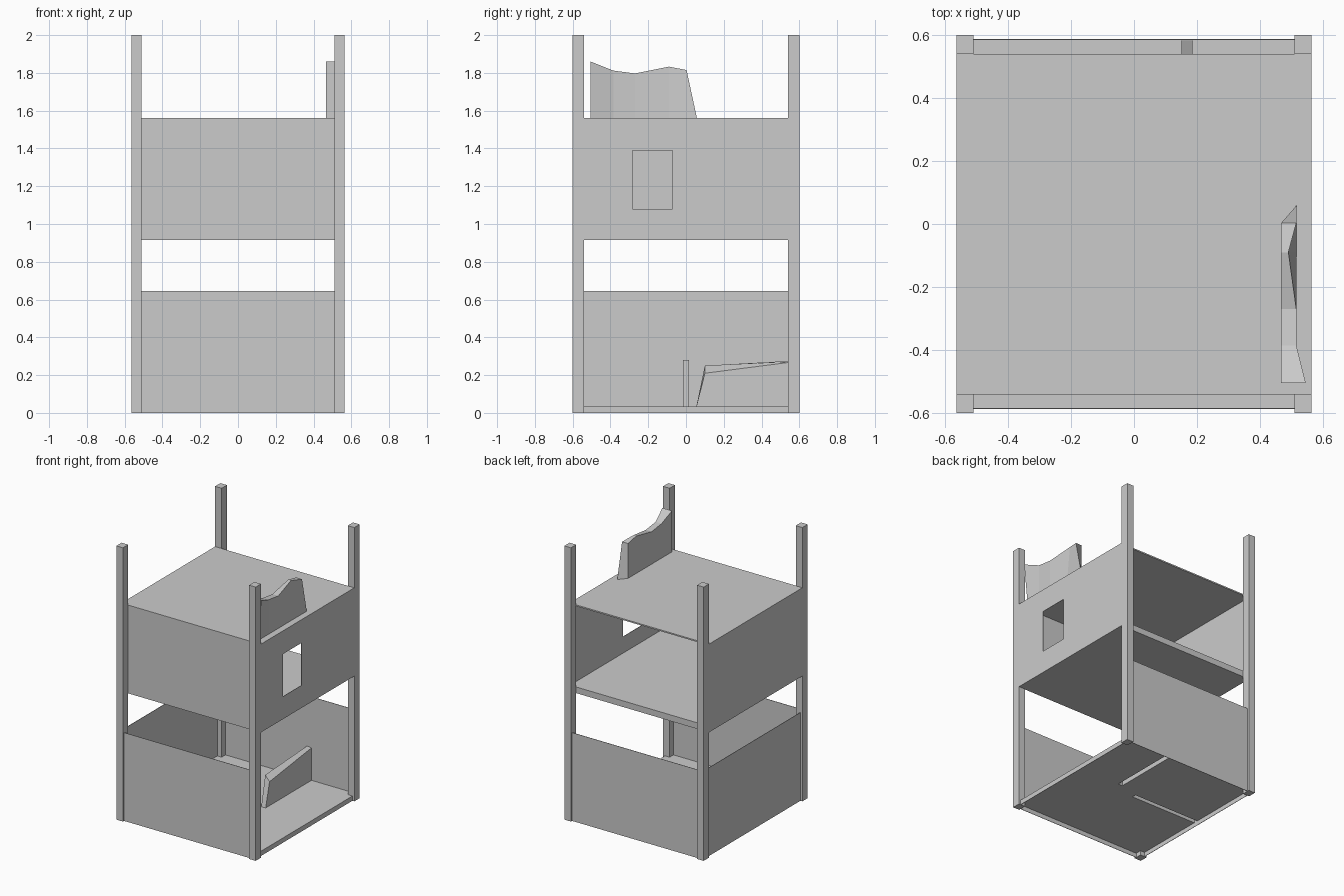
import bpy
import bmesh

if "Cube" in bpy.data.objects:
    bpy.data.objects.remove(bpy.data.objects["Cube"])


def mesh(name, verts, faces):
    me = bpy.data.meshes.new(name)
    me.from_pydata(verts, [], faces)
    ob = bpy.data.objects.new(name, me)
    bpy.context.collection.objects.link(ob)
    bm = bmesh.new()
    bm.from_mesh(me)
    bmesh.ops.recalc_face_normals(bm, faces=bm.faces)
    bm.to_mesh(me)
    bm.free()
    return ob


def loft(name, ring_a, ring_b):
    # solid between two matching outlines
    n = len(ring_a)
    sides = [(i, i + n, (i + 1) % n + n, (i + 1) % n) for i in range(n)]
    return mesh(name, ring_a + ring_b,
                [tuple(range(n)), tuple(reversed(range(n, 2 * n)))] + sides)


def box(name, x, y, z):
    ring = [(y[0], z[0]), (y[1], z[0]), (y[1], z[1]), (y[0], z[1])]
    return loft(name, [(x[0], *p) for p in ring], [(x[1], *p) for p in ring])


def cut(ob, *region):
    c = box("cutter", *region)
    c.hide_render = True
    m = ob.modifiers.new("cut", 'BOOLEAN')
    m.operation, m.solver, m.object = 'DIFFERENCE', 'EXACT', c
    bpy.context.view_layer.objects.active = ob
    bpy.ops.object.modifier_apply(modifier=m.name)
    bpy.data.objects.remove(c)


X, XI, XP = 0.563, 0.51, 0.548      # post outside, post inside, recessed panel
Y, YI, YP = 0.6, 0.539, 0.587
T = 0.003
LOW, MID, TOP, FLOOR = 0.645, 0.915, 1.56, 0.035

# corner posts
for sx in (-1, 1):
    for sy in (-1, 1):
        box("corner_post", sorted((sx * XI, sx * X)), sorted((sy * YI, sy * Y)), (0, 2))

# thin raised ground floor, notched at the posts, slotted under the partitions
floor = box("ground_floor", (-XP, XP), (-YP, YP), (FLOOR - T, FLOOR))
for sx in (-1, 1):
    for sy in (-1, 1):
        cut(floor, sorted((sx * XI, sx * 0.7)), sorted((sy * YI, sy * 0.7)), (-0.1, 0.1))
cut(floor, (0.15, 0.185), (0.055, YP - T), (-0.1, 0.1))
cut(floor, (-XP + T, 0), (-0.015, 0.015), (-0.1, 0.1))

# upper floor and roof deck
box("upper_floor", (-X, X), (-YI, YI), (MID, 0.96))
box("roof_deck", (-X, X), (-YI, YI), (TOP - 0.01, TOP))

# lower panels, set back a little from the posts; the right side is only a sill
box("front_lower_panel", (-XI, XI), (-YP, -YP + T), (0, LOW))
box("back_lower_panel", (-XI, XI), (YP - T, YP), (0, LOW))
box("left_lower_panel", (-XP, -XP + T), (-YI, YI), (0, LOW))
box("right_floor_sill", (XP - T, XP), (-YI, YI), (0, FLOOR))

# upper panels under the deck; the back stays open
box("front_upper_panel", (-XI, XI), (-YI - T, -YI), (MID, TOP))
box("left_upper_panel", (-X, -X + T), (-YI, YI), (MID, TOP))
wall = box("right_upper_panel", (X - T, X), (-YI, YI), (MID, TOP))
cut(wall, (0.5, 0.6), (-0.284, -0.072), (1.08, 1.39))

# low partitions on the ground floor
side = box("side_partition", (-XP + T, 0), (-0.015, 0.015), (FLOOR, 0.28))
back = loft("back_partition",
            [(0.15, y, z) for y, z in ((0.055, FLOOR), (0.1, 0.25), (0.583, 0.277), (0.583, FLOOR))],
            [(0.185, y, z) for y, z in ((0.055, FLOOR), (0.1, 0.21), (0.583, 0.272), (0.583, FLOOR))])
# the partitions are hollow: open their undersides over the slots
for ob in (side, back):
    bm = bmesh.new()
    bm.from_mesh(ob.data)
    bmesh.ops.delete(bm, geom=[f for f in bm.faces if f.normal.z < -0.9], context='FACES')
    bm.to_mesh(ob.data)
    bm.free()

# wavy parapet on the roof, built from matching cross-sections
stations = [(-0.505, 1.86, 0.545), (-0.385, 1.812, 0.515), (-0.27, 1.797, 0.515),
            (-0.09, 1.833, 0.49), (0.003, 1.815, 0.515)]
verts, faces = [], []
for y, z, xo in stations:
    foot = 0.058 if y > 0 else y
    verts += [(0.467, y, TOP), (0.467, y, z), (xo, y, z), (0.515, foot, TOP)]
for a in range(0, 16, 4):
    faces += [(a + k, a + 4 + k, a + 4 + (k + 1) % 4, a + (k + 1) % 4) for k in range(4)]
faces += [(0, 1, 2, 3), (19, 18, 17, 16)]
mesh("roof_parapet", verts, faces)
